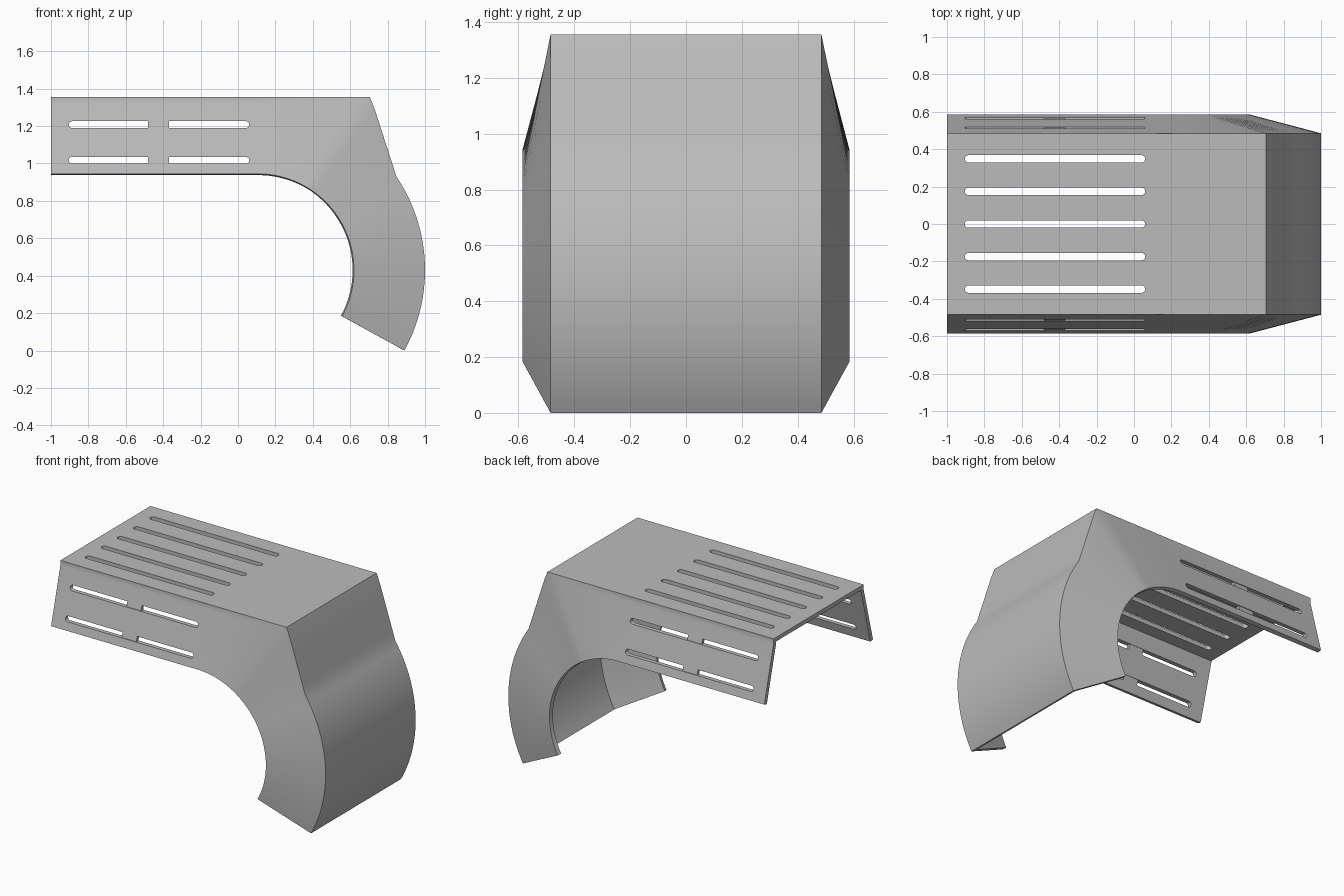
import bpy, bmesh
from math import sin, cos, pi, radians
from mathutils import Vector

cube = bpy.data.objects.get("Cube")
if cube:
    bpy.data.objects.remove(cube)

grey = bpy.data.materials.new("plain grey")
grey.use_nodes = True
colour = (0.5, 0.5, 0.5, 1)
grey.diffuse_color = colour
grey.node_tree.nodes["Principled BSDF"].inputs["Base Color"].default_value = colour

CX, CZ, R_IN, R_OUT = 0.105, 0.43, 0.515, 0.895   # wheel arch centre and radii
TOP, LIP, CREST, FLARE = 1.355, 0.945, 0.485, 0.585
CORNER, KINK, END = 57, 34, -28.7                 # angles along the arch


def new_object(name, bm):
    bmesh.ops.recalc_face_normals(bm, faces=bm.faces[:])
    mesh = bpy.data.meshes.new(name)
    bm.to_mesh(mesh)
    bm.free()
    ob = bpy.data.objects.new(name, mesh)
    mesh.materials.append(grey)
    bpy.context.collection.objects.link(ob)
    return ob


def spread(a, b, n):
    return [a + (b - a) * i / n for i in range(n)]


def outer_point(deg):
    """Where a ray from the arch centre meets the outer outline."""
    c, s = cos(radians(deg)), sin(radians(deg))
    if deg >= CORNER:
        r = (TOP - CZ) / s
    elif deg > KINK:
        a = Vector((0.71 - CX, TOP - CZ))
        k = R_OUT * Vector((cos(radians(KINK)), sin(radians(KINK))))
        d = k - a
        r = (a.x * d.y - a.y * d.x) / (c * d.y - s * d.x)
    else:
        r = R_OUT
    return CX + r * c, CZ + r * s


# Stations: outer point, lip point and how far the upper band has faded
stations = [((-1, TOP), (-1, LIP), 0)]
angles = spread(90, CORNER, 10) + spread(CORNER, KINK, 7) + spread(KINK, END, 20) + [END]
for deg in angles:
    c, s = cos(radians(deg)), sin(radians(deg))
    fade = min(1, (90 - deg) / (90 - CORNER))
    stations.append((outer_point(deg), (CX + R_IN * c, CZ + R_IN * s), fade))

# Folded shell: lip, band and crest on both sides
bm = bmesh.new()
rows = []
for (ox, oz), (px, pz), fade in stations:
    f = 0.085
    by = CREST + (FLARE - CREST) * f * fade
    half = [(px, FLARE, pz), (ox + (px - ox) * f, by, oz + (pz - oz) * f), (ox, CREST, oz)]
    section = half + [(x, -y, z) for x, y, z in reversed(half)]
    rows.append([bm.verts.new(p) for p in section])
for a, b in zip(rows, rows[1:]):
    for i in range(len(a) - 1):
        bm.faces.new((a[i], a[i + 1], b[i + 1], b[i]))
shell = new_object("shell", bm)
# Normals must face outwards before the thickness goes inwards
top_face = max(shell.data.polygons, key=lambda p: p.center.z)
if top_face.normal.z < 0:
    shell.data.flip_normals()
solid = shell.modifiers.new("thickness", "SOLIDIFY")
solid.thickness, solid.offset, solid.use_even_offset = 0.028, -1, True


def add_slot(bm, centre, across, depth_dir, half_width, depth):
    """Rounded slot prism running along x."""
    x0, x1, n = -0.905, 0.06, 8
    centre, across, depth_dir = Vector(centre), Vector(across), Vector(depth_dir)
    ring = []
    for end, start in ((x1 - half_width, -pi / 2), (x0 + half_width, pi / 2)):
        for i in range(n + 1):
            t = start + pi * i / n
            ring.append(Vector((end + half_width * cos(t), 0, 0)) + across * half_width * sin(t))
    low = [bm.verts.new(centre + p - depth_dir * depth) for p in ring]
    high = [bm.verts.new(centre + p + depth_dir * depth) for p in ring]
    bm.faces.new(low)
    bm.faces.new(high)
    for i in range(len(ring)):
        j = (i + 1) % len(ring)
        bm.faces.new((low[i], low[j], high[j], high[i]))


# Vent slots through the top and both sides
SIDE_SLOTS = (1.208, 1.017)
bm = bmesh.new()
for i in range(-2, 3):
    add_slot(bm, (0, i * 0.174, TOP), (0, 1, 0), (0, 0, 1), 0.02, 0.09)
for z in SIDE_SLOTS:
    add_slot(bm, (0, 0, z), (0, 0, 1), (0, 1, 0), 0.018, 0.8)
cutter = new_object("slot_cutter", bm)
cutter.hide_render = True
cut = shell.modifiers.new("slots", "BOOLEAN")
cut.object, cut.operation, cut.solver = cutter, "DIFFERENCE", "EXACT"

bpy.context.view_layer.objects.active = shell
shell.select_set(True)
for name in ("thickness", "slots"):
    bpy.ops.object.modifier_apply(modifier=name)
bpy.data.objects.remove(cutter)
bpy.ops.object.shade_smooth_by_angle(angle=radians(25))
weighted = shell.modifiers.new("weighted normals", "WEIGHTED_NORMAL")
weighted.keep_sharp = True

# Small bridges across the middle of each side slot
for side, label in ((1, "left"), (-1, "right")):
    for z, level in zip(SIDE_SLOTS, ("upper", "lower")):
        bm = bmesh.new()
        bmesh.ops.create_cube(bm, size=1)
        for v in bm.verts:
            x, y, h = v.co
            height = z + h * 0.038
            slant = CREST + (FLARE - CREST) * (1.32 - height) / (1.32 - LIP)
            v.co = (-0.425 + x * 0.11, side * (slant - 0.016 + y * 0.022), height)
        new_object(f"{label}_{level}_slot_bridge", bm)
